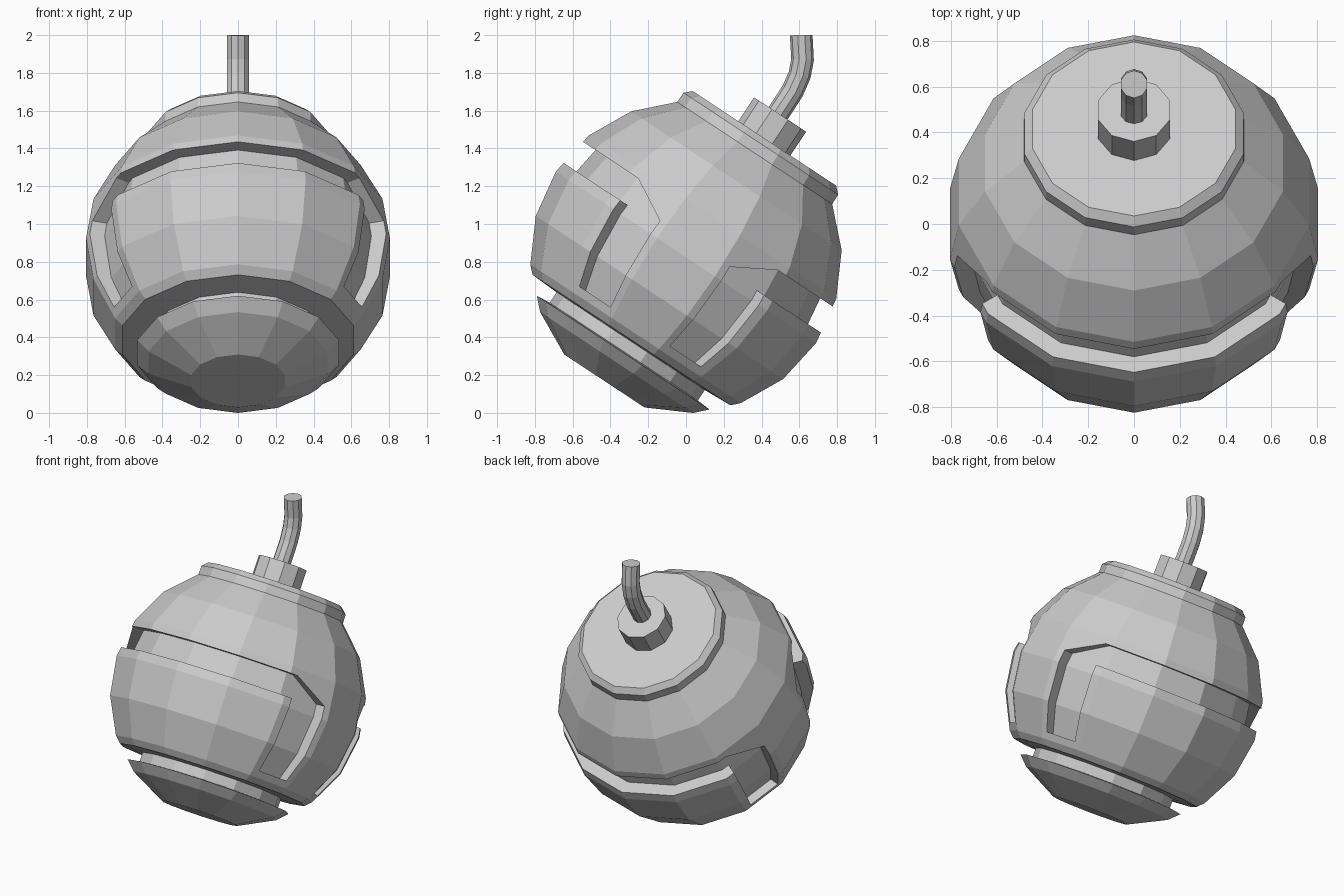
import bpy, bmesh
from math import sin, cos, atan2, pi, radians, degrees

cube = bpy.data.objects.get("Cube")
if cube:
    bpy.data.objects.remove(cube, do_unlink=True)

RADIUS, SIDES = 0.825, 14
TILT, CENTRE = radians(-33.4), (0, 0, 0.824)
LEG_IN, LEG_OUT = 55.5, 74          # azimuths of the groove legs, in degrees

grey = bpy.data.materials.new("light_grey")
grey.use_nodes = True
grey.diffuse_color = (0.6, 0.6, 0.6, 1)
grey.node_tree.nodes["Principled BSDF"].inputs["Base Color"].default_value = (0.6, 0.6, 0.6, 1)


def finish(bm, name, tilted=True):
    bmesh.ops.recalc_face_normals(bm, faces=bm.faces)
    mesh = bpy.data.meshes.new(name)
    bm.to_mesh(mesh)
    bm.free()
    mesh.materials.append(grey)
    obj = bpy.data.objects.new(name, mesh)
    bpy.context.collection.objects.link(obj)
    if tilted:
        obj.location = CENTRE
        obj.rotation_euler.x = TILT


def skin(rings):
    """Bridge rings of points and close both ends."""
    bm = bmesh.new()
    loops = [[bm.verts.new(p) for p in ring] for ring in rings]
    for a, b in zip(loops, loops[1:]):
        for i in range(len(a)):
            j = (i + 1) % len(a)
            bm.faces.new((a[i], a[j], b[j], b[i]))
    bm.faces.new(loops[0])
    bm.faces.new(loops[-1])
    return bm


def lathe(profile, sides, extra=()):
    """Turn (radius, height) points; extra azimuths lie on the flat facets."""
    step = 2 * pi / sides
    angles = sorted([i * step for i in range(sides)] + [radians(a) for a in extra])

    def spread(a):
        return cos(step / 2) / cos(a % step - step / 2) if a % step > 1e-6 else 1
    return skin([[(r * spread(a) * sin(a), -r * spread(a) * cos(a), h)
                  for a in angles] for r, h in profile])


# Body: faceted ball with a ring groove near its base
ball = [(RADIUS * cos(radians(a)), RADIUS * sin(radians(a))) for a in range(-72, 55, 18)]


def ball_point(h):
    for (r0, h0), (r1, h1) in zip(ball, ball[1:]):
        if h0 <= h <= h1:
            return (r0 + (r1 - r0) * (h - h0) / (h1 - h0), h)


LOW, SHELF, CHAMFER, HIGH = -0.44, 0.06, 0.085, 0.21
base_groove = [ball_point(-0.605), (0.47, -0.598), (0.47, -0.532), ball_point(-0.525)]
upper = sorted(ball[2:] + [ball_point(h) for h in (LOW, SHELF, CHAMFER, HIGH)],
               key=lambda p: p[1])
legs = [k for a in (LEG_IN, LEG_OUT) for k in (a, 180 - a, 180 + a, 360 - a)]
bm = lathe(ball[:2] + base_groove + upper, SIDES, legs)


def azimuth(co):
    """Angle away from the front or back, folded to one quarter."""
    return degrees(atan2(abs(co.x), abs(co.y)))


# Body: chamfer the outer corner of each groove
for f in list(bm.faces):
    c = f.calc_center_median()
    if LEG_IN < azimuth(c) < LEG_OUT and CHAMFER < c.z < HIGH:
        top = max(f.verts, key=lambda v: v.co.z * 1000 - azimuth(v.co))
        low = min(f.verts, key=lambda v: v.co.z * 1000 - azimuth(v.co))
        bmesh.utils.face_split(f, top, low)


def in_groove(f):
    c = f.calc_center_median()
    a = azimuth(c)
    if len(f.verts) > 4 or not LOW < c.z < HIGH:
        return False
    outer = LEG_OUT if c.z < CHAMFER else (LEG_IN + LEG_OUT) / 2
    return a < outer and (c.z > SHELF or a > LEG_IN)


# Body: sink the front and back hooked grooves towards the axis
faces = [f for f in bm.faces if in_groove(f)]
made = bmesh.ops.extrude_face_region(bm, geom=faces)["geom"]
for v in (g for g in made if isinstance(g, bmesh.types.BMVert)):
    v.co.x *= 0.9
    v.co.y *= 0.9
left_over = [f for f in faces if f.is_valid]
if left_over:
    bmesh.ops.delete(bm, geom=left_over, context="FACES")
finish(bm, "ball_body")

# Cap and fuse collar
finish(lathe([(0.492, 0.65), (0.49, 0.72), (0.455, 0.754)], SIDES), "top_cap")
finish(lathe([(0.165, 0.74), (0.165, 0.905)], 10), "fuse_collar")

# Fuse: tube bending from the tilted axis to upright; (y, z, lean in degrees)
path = [(0.45, 1.53, 33), (0.51, 1.62, 33), (0.565, 1.705, 29),
        (0.602, 1.79, 16), (0.617, 1.87, 4), (0.61, 2.0, -1)]
rings = []
for y, z, lean in path:
    t = radians(lean)
    turns = [2 * pi * i / 10 for i in range(10)]
    rings.append([(0.06 * sin(a), y - 0.06 * cos(a) * cos(t), z + 0.06 * cos(a) * sin(t))
                  for a in turns])
finish(skin(rings), "fuse", tilted=False)
